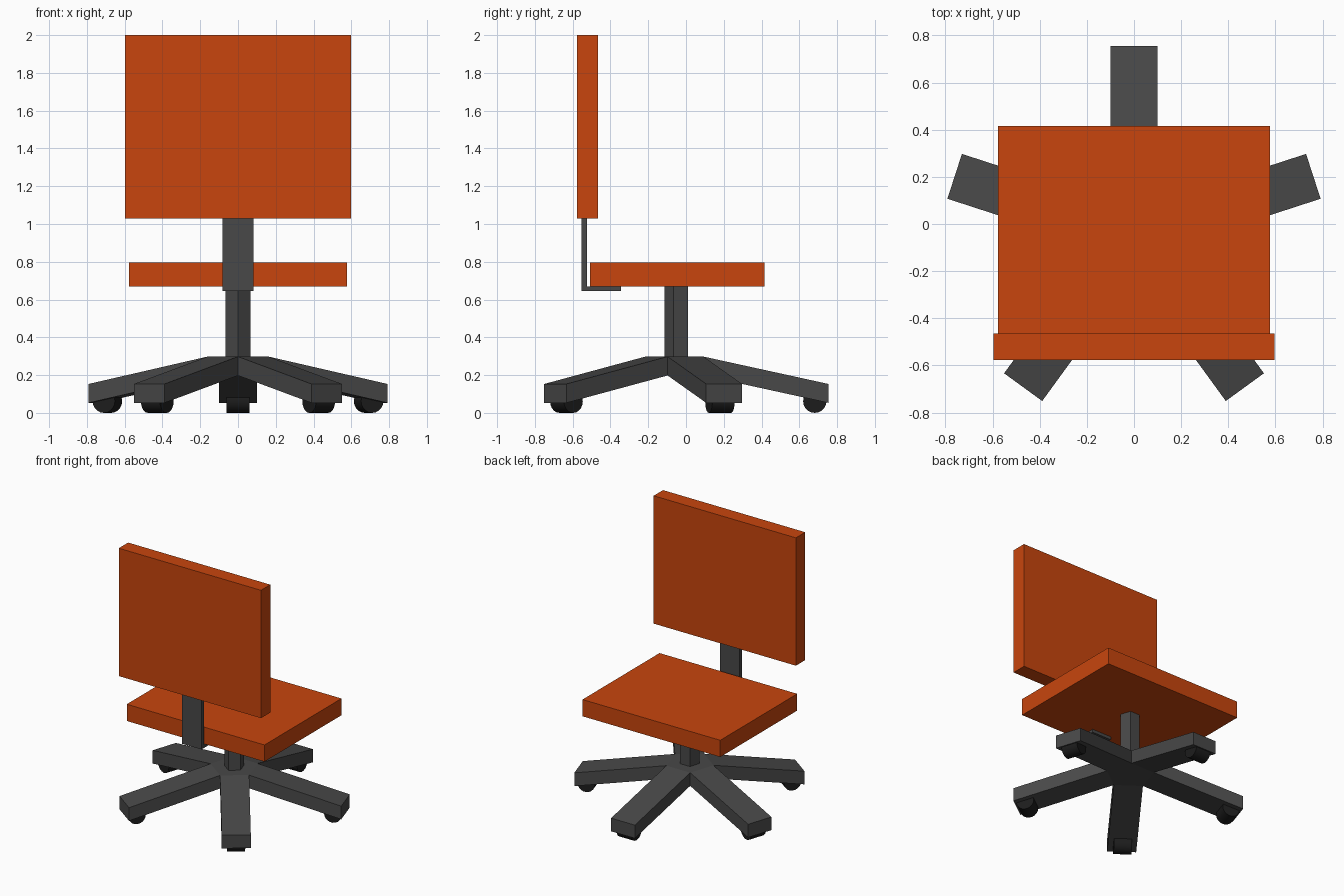
import bpy, bmesh
from math import radians, cos, sin, tan, pi
from mathutils import Matrix, Vector

if "Cube" in bpy.data.objects:
    bpy.data.objects.remove(bpy.data.objects["Cube"])

HUB = Vector((0, -0.045, 0))
ARM_ANGLES = [radians(90 + 72 * i) for i in range(5)]


def material(name, color):
    m = bpy.data.materials.new(name)
    m.diffuse_color = (*color, 1)
    m.use_nodes = True
    m.node_tree.nodes["Principled BSDF"].inputs["Base Color"].default_value = m.diffuse_color
    return m


ORANGE = material("orange_fabric", (0.58, 0.06, 0.004))
GREY = material("dark_grey_plastic", (0.065, 0.065, 0.065))
BLACK = material("black_rubber", (0.012, 0.012, 0.012))


def finish(name, bm, mat):
    bmesh.ops.recalc_face_normals(bm, faces=bm.faces)
    mesh = bpy.data.meshes.new(name)
    bm.to_mesh(mesh)
    bm.free()
    mesh.materials.append(mat)
    ob = bpy.data.objects.new(name, mesh)
    bpy.context.collection.objects.link(ob)
    return ob


def prism(bm, points, offset):
    """Extrude a closed outline along an offset vector."""
    face = bm.faces.new([bm.verts.new(p) for p in points])
    ext = bmesh.ops.extrude_face_region(bm, geom=[face])["geom"]
    bmesh.ops.translate(bm, vec=offset, verts=[v for v in ext if isinstance(v, bmesh.types.BMVert)])


def pentagon(radius, z):
    # corners sit halfway between neighbouring arms
    return [HUB + Vector((radius * cos(a + pi / 5), radius * sin(a + pi / 5), z)) for a in ARM_ANGLES]


def box(name, x, y, z, mat):
    bm = bmesh.new()
    prism(bm, [(-x, y[0], z[0]), (x, y[0], z[0]), (x, y[1], z[0]), (-x, y[1], z[0])],
          (0, 0, z[1] - z[0]))
    return finish(name, bm, mat)


# Cushions
box("seat", 0.578, (-0.508, 0.415), (0.668, 0.795), ORANGE)
box("backrest", 0.597, (-0.577, -0.465), (1.03, 2.0), ORANGE)

# L-shaped bracket joining seat and backrest
bm = bmesh.new()
profile = [(-0.553, 1.03), (-0.553, 0.645), (-0.345, 0.645),
           (-0.345, 0.668), (-0.525, 0.668), (-0.525, 1.03)]
prism(bm, [(-0.081, y, z) for y, z in profile], (0.162, 0, 0))
finish("back_bracket", bm, GREY)

# Five-sided column
bm = bmesh.new()
prism(bm, pentagon(0.07, 0.298), (0, 0, 0.37))
finish("column", bm, GREY)

# Star base: pentagonal hub with each side extruded into a drooping arm
ARM_HALF, ARM_END = 0.1, 0.8
apothem = ARM_HALF / tan(pi / 5)
bm = bmesh.new()
prism(bm, pentagon(ARM_HALF / sin(pi / 5), 0.198), (0, 0, 0.1))
bm.normal_update()
for side in [f for f in bm.faces if abs(f.normal.z) < 0.5]:
    c = side.calc_center_median() - HUB
    out = Vector((c.x, c.y, 0)).normalized() * (ARM_END - apothem)
    end = bmesh.ops.extrude_discrete_faces(bm, faces=[side])["faces"][0]
    bmesh.ops.translate(bm, vec=out + Vector((0, 0, -0.145)), verts=end.verts)
finish("star_base", bm, GREY)

# Caster wheels rolling outward under the arm ends
for i, a in enumerate(ARM_ANGLES):
    bm = bmesh.new()
    bmesh.ops.create_cone(bm, cap_ends=True, segments=20, radius1=0.062, radius2=0.062, depth=0.124)
    bmesh.ops.transform(bm, verts=bm.verts, matrix=(
        Matrix.Translation(HUB) @ Matrix.Rotation(a, 4, 'Z')
        @ Matrix.Translation((0.727, 0, 0.062)) @ Matrix.Rotation(pi / 2, 4, 'X')))
    wheel = finish(f"caster_wheel_{i + 1}", bm, BLACK)
    bpy.ops.object.select_all(action='DESELECT')
    wheel.select_set(True)
    bpy.context.view_layer.objects.active = wheel
    bpy.ops.object.shade_smooth_by_angle(angle=radians(30))
